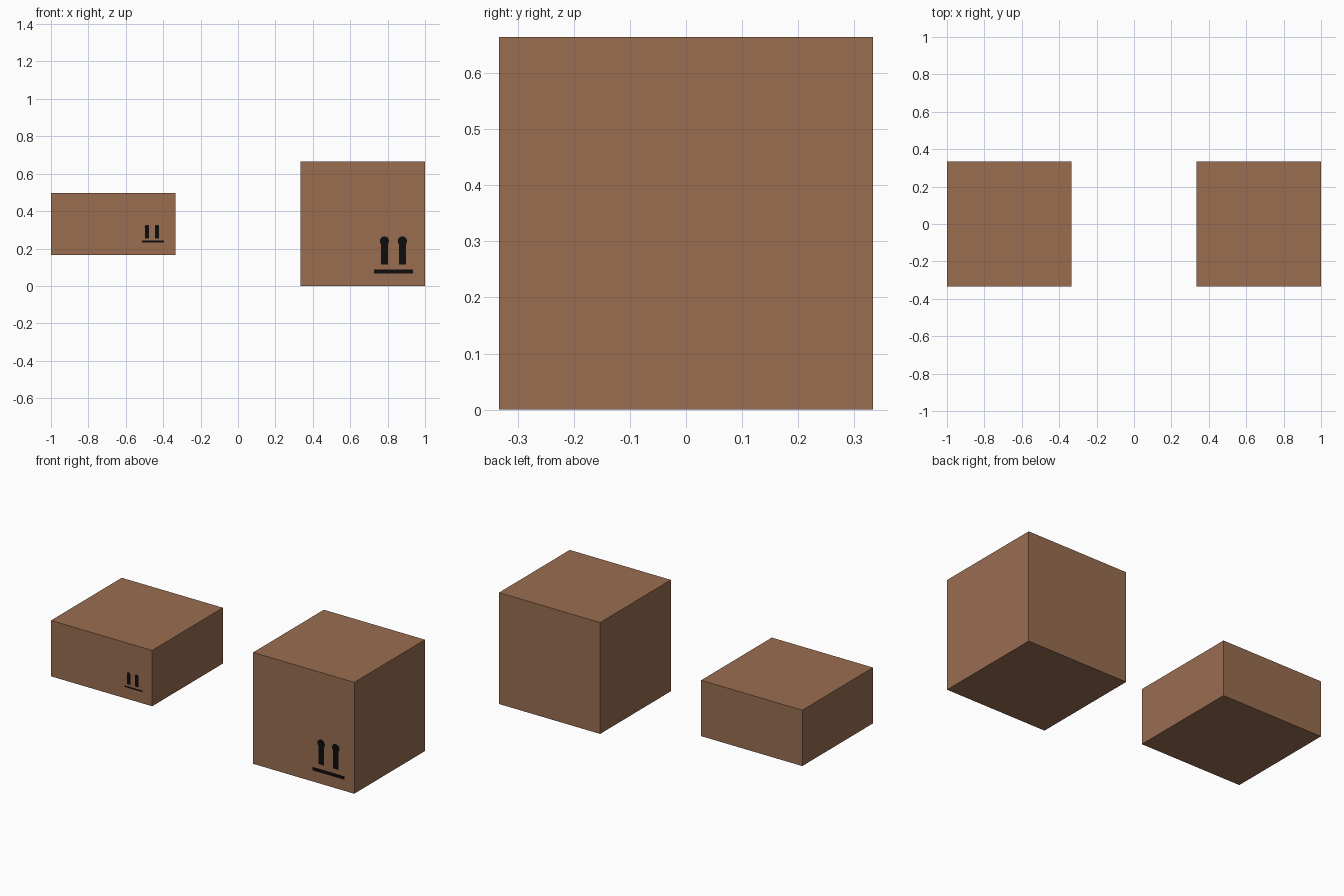
import bpy, bmesh, math

if "Cube" in bpy.data.objects:
    bpy.data.objects.remove(bpy.data.objects["Cube"])


def material(name, rgb):
    m = bpy.data.materials.new(name)
    m.diffuse_color = (*rgb, 1)
    m.use_nodes = True
    m.node_tree.nodes["Principled BSDF"].inputs["Base Color"].default_value = m.diffuse_color
    return m


CARD = material("cardboard_brown", (0.32, 0.155, 0.083))
INK = material("ink_black", (0.004, 0.004, 0.004))
FRONT = -0.333


def box(name, x0, x1, y0, y1, z0, z1, mat):
    bm = bmesh.new()
    bmesh.ops.create_cube(bm, size=1)
    for v in bm.verts:
        v.co = ((x0 + x1) / 2 + v.co.x * (x1 - x0),
                (y0 + y1) / 2 + v.co.y * (y1 - y0),
                (z0 + z1) / 2 + v.co.z * (z1 - z0))
    finish(name, bm, mat)


def finish(name, bm, mat):
    me = bpy.data.meshes.new(name)
    bm.to_mesh(me)
    bm.free()
    me.materials.append(mat)
    bpy.context.collection.objects.link(bpy.data.objects.new(name, me))


def printed_shape(name, outline):
    """Flat ink face lying just in front of the box front."""
    bm = bmesh.new()
    bm.faces.new([bm.verts.new((x, FRONT - 0.002, z)) for x, z in outline])
    finish(name, bm, INK)


def up_mark(name, xs, shaft_w, z0, z1, head_r, bar):
    """Two upright round-tipped arrows above a ground bar."""
    for side, x in zip(("left", "right"), xs):
        w, zc = shaft_w / 2, z1 - head_r
        start = -math.acos(min(1, w / head_r))
        pts = [(x - w, z0), (x + w, z0)]
        n = 12
        for i in range(n + 1):
            a = start + (math.pi - 2 * start) * i / n
            pts.append((x + head_r * math.cos(a), zc + head_r * math.sin(a)))
        printed_shape(f"{name}_{side}_arrow", pts)
    x0, x1, b0, b1 = bar
    printed_shape(f"{name}_bar", [(x0, b0), (x1, b0), (x1, b1), (x0, b1)])


# Cartons
box("flat_carton", -1, -0.333, FRONT, 0.333, 0.165, 0.498, CARD)
box("cube_carton", 0.333, 1, FRONT, 0.333, 0.0, 0.664, CARD)

# This-way-up prints
up_mark("flat_carton_print", (-0.487, -0.433), 0.022, 0.254, 0.327, 0.012,
        (-0.513, -0.396, 0.233, 0.242))
up_mark("cube_carton_print", (0.783, 0.879), 0.038, 0.115, 0.265, 0.025,
        (0.727, 0.936, 0.067, 0.088))
